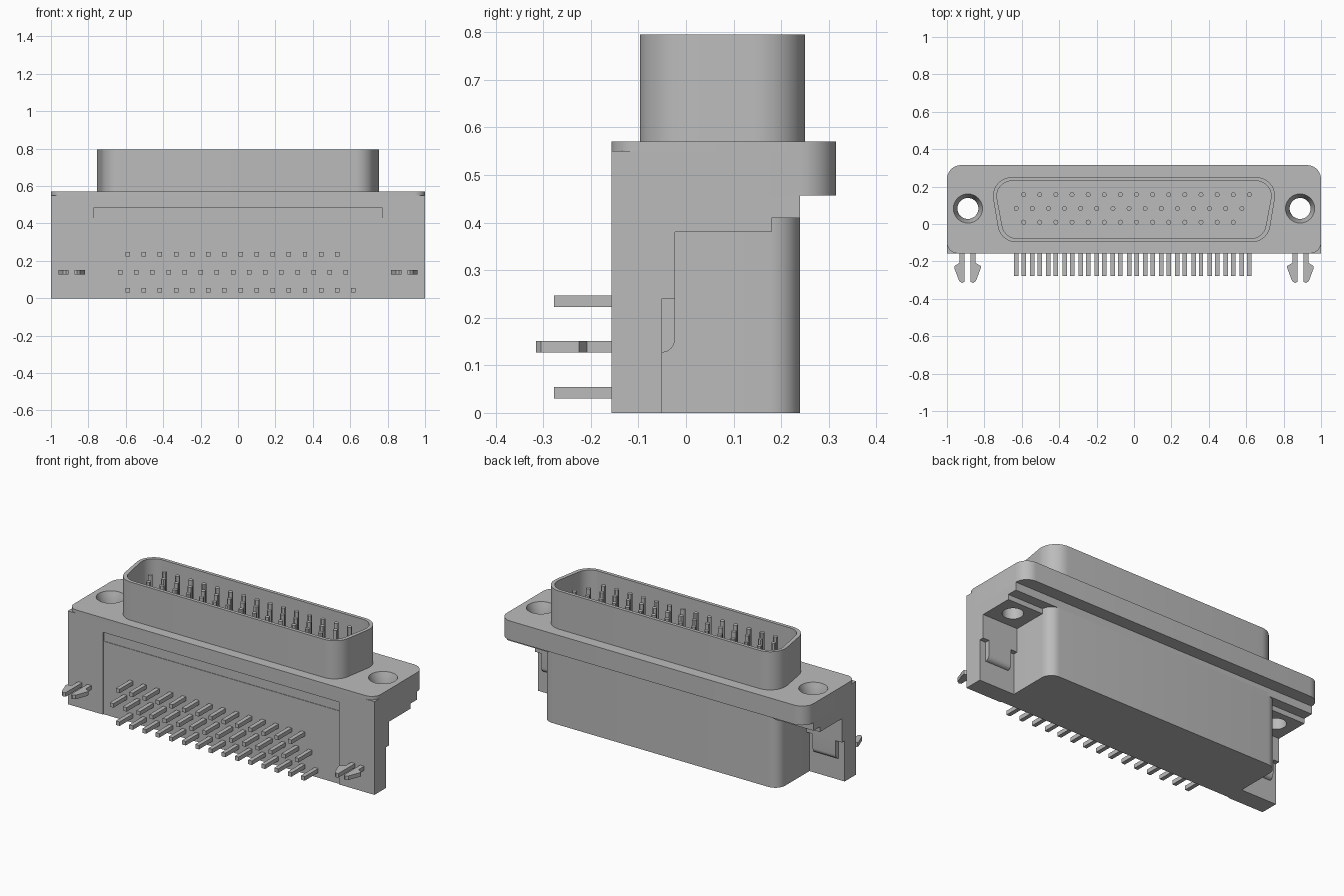
import bpy, bmesh, math
from mathutils import Vector

cube = bpy.data.objects.get("Cube")
if cube:
    bpy.data.objects.remove(cube)

grey = bpy.data.materials.new("plain_grey")
grey.use_nodes = True
colour = (0.5, 0.5, 0.5, 1)
grey.diffuse_color = colour
grey.node_tree.nodes["Principled BSDF"].inputs["Base Color"].default_value = colour


def finish(name, bm, smooth=False):
    bmesh.ops.recalc_face_normals(bm, faces=bm.faces)
    me = bpy.data.meshes.new(name)
    bm.to_mesh(me)
    bm.free()
    me.materials.append(grey)
    ob = bpy.data.objects.new(name, me)
    bpy.context.collection.objects.link(ob)
    if smooth:
        smooth_object(ob)
    return ob


def smooth_object(ob):
    bpy.ops.object.select_all(action='DESELECT')
    ob.select_set(True)
    bpy.context.view_layer.objects.active = ob
    bpy.ops.object.shade_smooth_by_angle(angle=math.radians(30))


def rounded(points, radii, steps=8):
    """Outline of a convex polygon with rounded corners."""
    out = []
    for i, p in enumerate(points):
        p, r = Vector(p), radii[i]
        if r == 0:
            out.append(p)
            continue
        a = (Vector(points[i - 1]) - p).normalized()
        b = (Vector(points[(i + 1) % len(points)]) - p).normalized()
        half = a.angle(b) / 2
        centre = p + (a + b).normalized() * r / math.sin(half)
        start = p + a * r / math.tan(half) - centre
        end = p + b * r / math.tan(half) - centre
        sweep = start.angle_signed(end)
        for k in range(steps + 1):
            t = -sweep * k / steps
            c, s = math.cos(t), math.sin(t)
            out.append(centre + Vector((start.x * c - start.y * s,
                                        start.x * s + start.y * c)))
    return out


def prism(bm, outline, lo, hi, axis="z"):
    """Extrude an outline: (x, y) along z, or (y, z) along x."""
    place = (lambda p, h: (p[0], p[1], h)) if axis == "z" else (lambda p, h: (h, p[0], p[1]))
    low = [bm.verts.new(place(p, lo)) for p in outline]
    top = [bm.verts.new(place(p, hi)) for p in outline]
    bm.faces.new(low)
    bm.faces.new(top)
    for i in range(len(low)):
        j = (i + 1) % len(low)
        bm.faces.new((low[i], low[j], top[j], top[i]))


def rect(x0, x1, y0, y1):
    return [(x0, y0), (x1, y0), (x1, y1), (x0, y1)]


def part(name, outline, lo, hi, axis="z", smooth=False):
    bm = bmesh.new()
    prism(bm, outline, lo, hi, axis)
    return finish(name, bm, smooth)


# Flange, its step and the housing body
drilled = [
    part("flange_top", rounded(rect(-1, 1, -.157, .315), [.057, .057, .075, .075]), .55, .57),
    part("flange_lower", rounded(rect(-1, 1, -.148, .315), [0, 0, .075, .075]), .457, .55),
    part("flange_step", rect(-1, 1, -.148, .24), .41, .457),
]
part("housing_body", rounded(rect(-.77, .77, -.151, .24), [0, 0, .065, .065]), 0, .43, smooth=True)
part("front_lintel", rect(-.77, .77, -.157, -.1), .485, .55)

# End brackets with a rounded tongue at the back
bracket = [(-.157, 0), (-.05, 0), (-.05, .24), (-.023, .24), (-.023, .38), (.18, .38),
           (.18, .43), (-.1, .43), (-.1, .55), (-.157, .55)]
tongue = [(-.06, .127), (-.05, .127)]
tongue += [(-.05 + .027 * math.sin(a), .157 - .03 * math.cos(a))
           for a in (math.pi / 16 * k for k in range(1, 9))]
tongue += [(-.023, .25), (-.06, .25)]
for s, side in ((1, "left"), (-1, "right")):
    x0, x1 = sorted((s * .77, s))
    drilled.append(part("bracket_" + side, bracket, x0, x1, "x"))
    x0, x1 = sorted((s * .81, s * .96))
    part("bracket_tongue_" + side, tongue, x0, x1, "x", True)

# Countersunk mounting holes
bm = bmesh.new()
for s in (-1, 1):
    rings = []
    for z, r in ((.3, .056), (.5, .056), (.57, .078), (.6, .078)):
        rings.append([bm.verts.new((s * .888 + r * math.cos(k * math.tau / 32),
                                    .083 + r * math.sin(k * math.tau / 32), z)) for k in range(32)])
    bm.faces.new(rings[0])
    bm.faces.new(rings[-1])
    for a, b in zip(rings, rings[1:]):
        for k in range(32):
            j = (k + 1) % 32
            bm.faces.new((a[k], a[j], b[j], b[k]))
cutter = finish("hole_cutter", bm)
cutter.hide_render = True
for ob in drilled:
    mod = ob.modifiers.new("holes", "BOOLEAN")
    mod.object = cutter
    mod.solver = 'EXACT'
    bpy.context.view_layer.objects.active = ob
    bpy.ops.object.modifier_apply(modifier=mod.name)
    smooth_object(ob)
bpy.data.objects.remove(cutter)


# Hollow D-shaped shell
def d_shape(inset):
    i, w = inset, inset * 1.1
    pts = [(-.714 + w, -.097 + i), (.714 - w, -.097 + i), (.772 - w, .25 - i), (-.772 + w, .25 - i)]
    return rounded(pts, [.1 - i] * 4, 10)


bm = bmesh.new()
loops = [[bm.verts.new((p.x, p.y, z)) for p in d_shape(i)]
         for i, z in ((0, .56), (0, .795), (.02, .795), (.02, .565))]
for a, b in zip(loops, loops[1:]):
    for k in range(len(a)):
        j = (k + 1) % len(a)
        bm.faces.new((a[k], a[j], b[j], b[k]))
finish("shell", bm, True)

# Contact pins inside the shell and solder pins at the front
pitch = .0862
contacts, solder = bmesh.new(), bmesh.new()
for x0, count, y in ((-.59, 15, .157), (-.63, 15, .083), (-.59, 14, .01)):
    for k in range(count):
        x = x0 + k * pitch
        ring = [(x + .013 * math.cos(t * math.tau / 12), y + .013 * math.sin(t * math.tau / 12))
                for t in range(12)]
        prism(contacts, ring, .56, .77)
for x0, count, z in ((-.59, 14, .235), (-.63, 15, .139), (-.59, 15, .042)):
    for k in range(count):
        x = x0 + k * pitch
        prism(solder, rect(x - .012, x + .012, -.277, -.14), z - .012, z + .012)
finish("contact_pins", contacts, True)
finish("solder_pins", solder)

# Barbed board clips, two prongs at each end
prong = [(.017, -.14), (.017, -.31), (.03, -.315), (.045, -.305), (.071, -.235),
         (.071, -.225), (.043, -.208), (.043, -.14)]
for s, side in ((1, "left"), (-1, "right")):
    bm = bmesh.new()
    for m in (-1, 1):
        prism(bm, [(s * .89 + m * x, y) for x, y in prong], .127, .151)
    finish("board_clip_" + side, bm)
